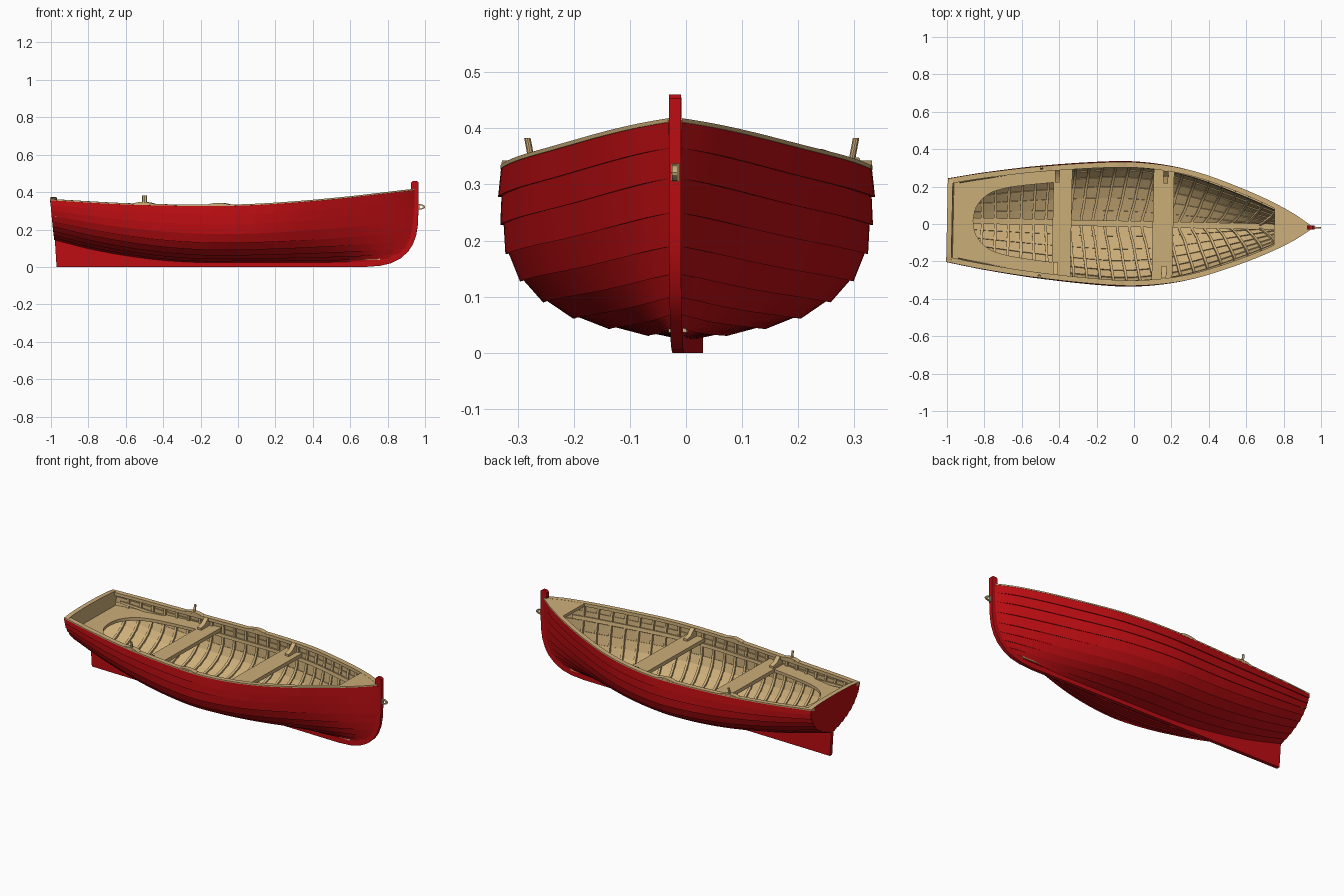
import bpy, bmesh, math
from mathutils import Matrix, Vector

if "Cube" in bpy.data.objects:
    bpy.data.objects.remove(bpy.data.objects["Cube"])

def material(name, rgb):
    m = bpy.data.materials.new(name)
    m.diffuse_color = (*rgb, 1)
    m.use_nodes = True
    m.node_tree.nodes["Principled BSDF"].inputs["Base Color"].default_value = m.diffuse_color
    return m

RED = material("red paint", (0.50, 0.004, 0.006))
TAN = material("pale wood", (0.60, 0.42, 0.19))
TURN = Matrix.Rotation(-0.0204, 4, 'Z')   # the boat lies slightly askew

def curve(table, x):
    """Smooth interpolation through (x, value) points."""
    n = len(table)
    x = min(max(x, table[0][0]), table[-1][0])
    i = 0
    while i < n - 2 and x > table[i + 1][0]:
        i += 1
    def slope(k):
        a, b = table[max(k - 1, 0)], table[min(k + 1, n - 1)]
        return (b[1] - a[1]) / (b[0] - a[0])
    (x0, v0), (x1, v1) = table[i], table[i + 1]
    h = x1 - x0
    s = (x - x0) / h
    return ((2*s**3 - 3*s*s + 1) * v0 + (s**3 - 2*s*s + s) * h * slope(i)
            + (3*s*s - 2*s**3) * v1 + (s**3 - s*s) * h * slope(i + 1))

# Hull lines: half beam, sheer height, bottom height, stem position by height
BEAM = [(-1, .222), (-.8, .258), (-.5, .298), (-.1, .329), (.1, .323), (.3, .291),
        (.5, .228), (.7, .148), (.85, .072), (.94, .012)]
SHEER = [(-1, .36), (-.6, .338), (-.2, .33), (.1, .335), (.5, .365), (.94, .415)]
BOTTOM = [(-1, .15), (-.8, .1), (-.6, .065), (-.4, .042), (-.2, .031), (0, .03), (.94, .03)]
STEM = [(.03, .80), (.045, .85), (.08, .89), (.12, .915), (.2, .937), (.3, .943), (.46, .943)]
# Section shapes (width and height fractions at the ten plank edges)
MID = ([.03, .21, .42, .61, .77, .89, .965, .99, 1, 1],
       [0, .02, .06, .12, .215, .335, .49, .66, .825, 1])
STERN = ([.05, .2, .37, .53, .68, .8, .89, .95, .985, 1],
         [0, .05, .12, .22, .33, .46, .6, .73, .87, 1])
BOW = ([.03, .12, .24, .37, .5, .62, .73, .83, .92, 1],
       [0, .04, .10, .18, .285, .415, .57, .73, .87, 1])

def section(t, u):
    """y, z of the hull at length t (0..1) and plank edge u (0..9)."""
    ws, wb = max(0, 1 - t / .5) ** 1.6, max(0, (t - .45) / .55) ** 1.6
    f = [curve(list(enumerate(MID[k])), u) * (1 - ws - wb)
         + curve(list(enumerate(STERN[k])), u) * ws
         + curve(list(enumerate(BOW[k])), u) * wb for k in (0, 1)]
    x = -1 + 1.94 * t
    zb = curve(BOTTOM, x)
    return max(.008, curve(BEAM, x) * f[0]), zb + (curve(SHEER, x) - zb) * f[1]

def hull(t, u, off=0.0):
    """Hull point moved outward by off."""
    y, z = section(t, u)
    a, b = section(t, max(u - .3, 0)), section(t, min(u + .3, 9))
    dy, dz = b[0] - a[0], b[1] - a[1]
    d = math.hypot(dy, dz) or 1
    xs = -1 + .03 * (.36 - z) / .36
    x = xs + (curve(STEM, z) - xs) * t
    return Vector((x, max(.001, y + off * dz / d), z - off * dy / d))

def T(x):
    return (x + 1) / 1.94

def half_width(x, z):
    u = 9.0
    while u > 0 and section(T(x), u)[1] > z:
        u -= .1
    return section(T(x), u)[0]

def sheer(x):
    return curve(SHEER, x)

def frange(a, b, n):
    return [a + (b - a) * i / n for i in range(n + 1)]

def loft(name, lofts, mats=(TAN,), slots=None, caps=(0, 0), mirror=False):
    """Closed solids through lists of rings, optionally mirrored across the centreline."""
    bm = bmesh.new()
    for sgn in ((1, -1) if mirror else (1,)):
        for rings in lofts:
            vs = [[bm.verts.new((p[0], p[1] * sgn, p[2])) for p in r] for r in rings]
            n = len(vs[0])
            for a, b in zip(vs, vs[1:]):
                for j in range(n):
                    k = (j + 1) % n
                    f = bm.faces.new((a[j], a[k], b[k], b[j]))
                    f.material_index = slots[j] if slots else 0
            bm.faces.new(vs[0]).material_index = caps[0]
            bm.faces.new(vs[-1]).material_index = caps[1]
    bmesh.ops.recalc_face_normals(bm, faces=bm.faces)
    bm.transform(TURN)
    me = bpy.data.meshes.new(name)
    bm.to_mesh(me)
    bm.free()
    for m in mats:
        me.materials.append(m)
    ob = bpy.data.objects.new(name, me)
    bpy.context.collection.objects.link(ob)
    return ob

def slab(name, rows, thick):
    """Flat board from rows of (x, inner y, outer y, top z), mirrored."""
    loft(name, [[[(x, a, z), (x, b, z), (x, b, z - thick), (x, a, z - thick)]
                 for x, a, b, z in rows]], mirror=True)

# Overlapping planks: red outside, bare wood inside
planks = []
for k in range(9):
    rings = []
    for t in frange(0, 1, 50):
        lap = .006 * min(1, (1 - t) / .05)
        rings.append([hull(t, k, lap), hull(t, k + 1), hull(t, k + 1, -.009), hull(t, k, lap - .009)])
    planks.append(rings)
loft("hull_planks", planks, (RED, TAN), slots=[0, 1, 1, 0], mirror=True)

# Keel and stem in one profile
profile = [(-.97, 0), (.68, 0), (.76, .006), (.82, .02), (.87, .046), (.91, .082), (.935, .12),
           (.953, .17), (.961, .22), (.965, .3), (.965, .453), (.955, .46), (.935, .46), (.925, .45),
           (.925, .25), (.9, .14), (.84, .08), (.75, .045), (-.2, .04), (-.4, .05), (-.6, .073),
           (-.8, .108), (-.98, .158)]
loft("keel_and_stem", [[[(x, s, z) for x, z in profile] for s in (-.0105, .0105)]], (RED,))

# Transom with curved top
edge = [hull(0, u, -.003) for u in frange(0, 9, 18)]
b = edge[-1].y
edge += [Vector((-1, b * math.cos(a), .36 + .014 * math.sin(a)))
         for a in frange(math.pi / 10, math.pi / 2, 4)][:-1]
outline = edge + [Vector((-1, 0, .374))] + [Vector((p.x, -p.y, p.z)) for p in reversed(edge)]
loft("transom", [[outline, [p + Vector((.027, 0, 0)) for p in outline]]], (RED, TAN),
     slots=[1] * len(outline), caps=(0, 1))

# Gunwale rails
rail = []
for t in frange(0, 1, 50):
    p = hull(t, 9)
    o, i = p.y + .001, max(0, p.y - .028)
    rail.append([(p.x, o, p.z - .004), (p.x, o, p.z + .003), (p.x, i, p.z + .003), (p.x, i, p.z - .016)])
loft("gunwale", [rail], mirror=True)

# Ribs, seat riser and keelson inside
ribs = []
for i in range(24):
    t = T(-.9 + .072 * i)
    h = .007
    rings = []
    for u in frange(0, 8.9, 18):
        a, c = hull(t, u, -.004), hull(t, u, -.017)
        if u == 0:
            a.y = c.y = 0
        rings.append([a + Vector((-h, 0, 0)), a + Vector((h, 0, 0)),
                      c + Vector((h, 0, 0)), c + Vector((-h, 0, 0))])
    ribs.append(rings)
loft("ribs", ribs, mirror=True)
loft("seat_riser", [[[hull(t, 7.1, -.012), hull(t, 7.5, -.012), hull(t, 7.5, -.024), hull(t, 7.1, -.024)]
                     for t in frange(.03, .93, 40)]], mirror=True)
slab("keelson", [(x, 0, .016, curve(BOTTOM, x) + .026) for x in frange(-.95, .76, 30)], .02)

# Stern bench with rounded opening
SEAT = .285
OPENING = [(-.86, 0), (-.853, .05), (-.835, .09), (-.8, .13), (-.75, .16), (-.65, .186), (-.4, .217)]
xs = [-.975, -.92, -.86, -.857, -.853, -.845, -.835, -.82, -.8, -.775] + frange(-.75, -.42, 8)
slab("stern_bench", [(x, max(0, curve(OPENING, x)), half_width(x, SEAT) - .006, SEAT) for x in xs], .018)

# Thwarts
for name, x0, x1 in (("aft_thwart", -.435, -.335), ("forward_thwart", .1, .21)):
    slab(name, [(x, 0, half_width(x, SEAT) - .006, SEAT + .002) for x in frange(x0, x1, 3)], .022)

# Knees between thwarts and gunwale
knees = []
for xc in (-.415, .165):
    w, top = half_width(xc, .3) - .008, sheer(xc) + .002
    prof = [(w, SEAT), (w - .085, SEAT), (w - .085, SEAT + .014), (w - .05, SEAT + .024),
            (w - .02, top), (w, top)]
    knees.append([[(x, y, z) for y, z in prof] for x in (xc - .013, xc + .013)])
loft("knees", knees, mirror=True)

# Foredeck
slab("foredeck", [(x, 0, max(.004, section(T(x), 9)[0] - .004), sheer(x) + .002)
                  for x in frange(.75, .935, 8)], .018)

# Oarlock pads and pins
pads = []
for xc in (-.5, -.1):
    rings = []
    for s in frange(-1, 1, 8):
        x = xc + .055 * s
        y, z = curve(BEAM, x), sheer(x)
        h = z + .004 + .009 * math.cos(s * math.pi / 2)
        rings.append([(x, y - .028, z - .01), (x, y, z - .005), (x, y, h), (x, y - .028, h)])
    pads.append(rings)
loft("oarlock_pads", pads, mirror=True)
pin = [[(-.5 + .007 * math.cos(a), y + .006 * math.sin(a), z)
        for a in [math.tau * k / 10 for k in range(10)]] for y, z in ((.283, .33), (.293, .383))]
loft("oarlock_pins", [pin], mirror=True)

# Bow eye on the stem
loft("bow_eye_plate", [[[(x, -.007, .305), (x, .007, .305), (x, .007, .337), (x, -.007, .337)]
                        for x in (.96, .971)]])
hoop = []
for a in frange(-math.pi / 2, math.pi / 2, 10):
    hoop.append([(.97 + r * 2.1 * math.cos(a), y, .321 + r * math.sin(a))
                 for r, y in ((.009, -.005), (.0145, -.005), (.0145, .005), (.009, .005))])
loft("bow_eye", [hoop])

# Smooth shading with crisp edges
for ob in bpy.data.objects:
    ob.select_set(True)
    bpy.context.view_layer.objects.active = ob
bpy.ops.object.shade_smooth_by_angle(angle=math.radians(25))
